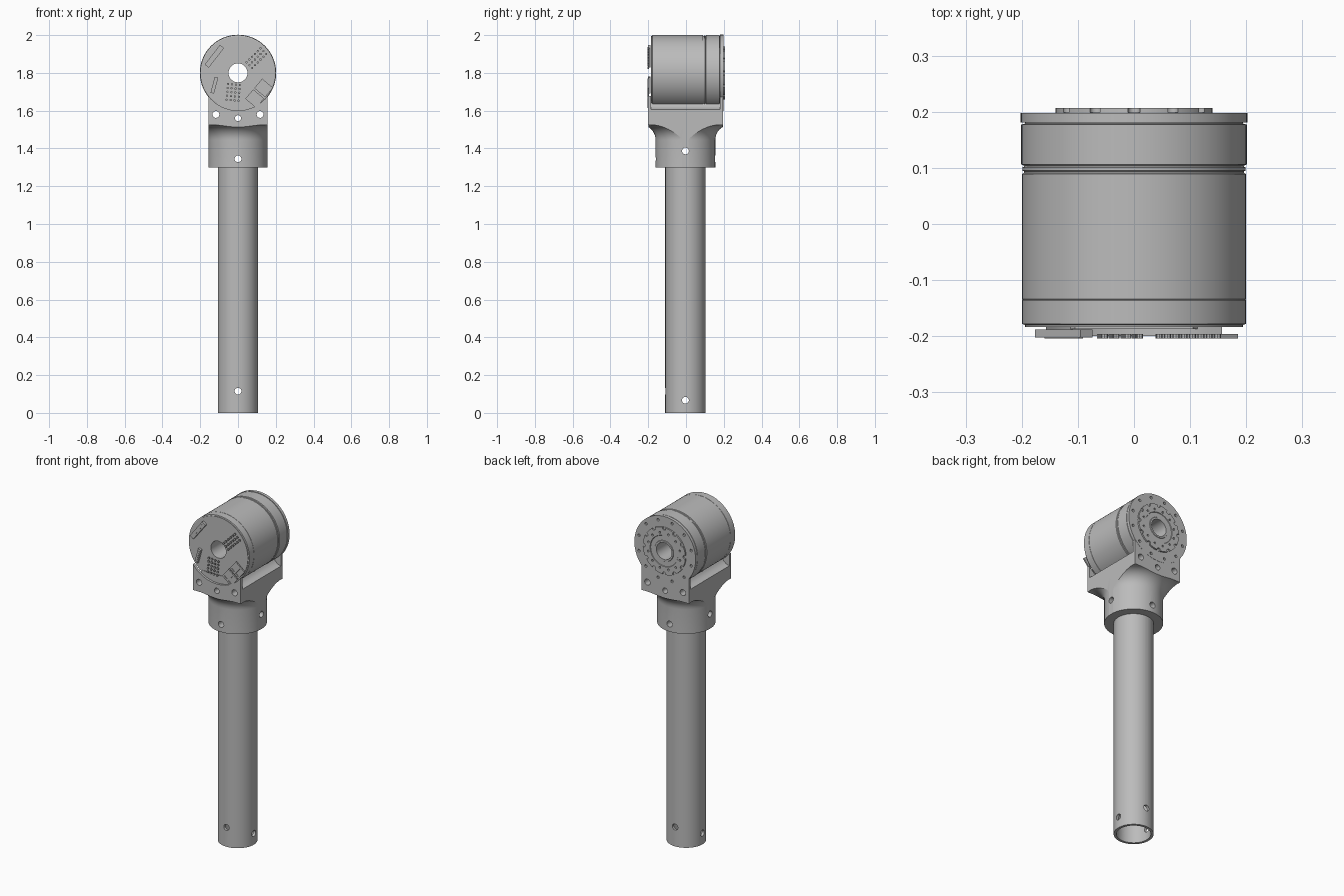
import bpy, bmesh, math
from mathutils import Matrix, Vector

if "Cube" in bpy.data.objects:
    bpy.data.objects.remove(bpy.data.objects["Cube"])

metal = bpy.data.materials.new("machined grey")
metal.use_nodes = True
GREY = (0.5, 0.5, 0.5, 1)
metal.diffuse_color = GREY
metal.node_tree.nodes["Principled BSDF"].inputs["Base Color"].default_value = GREY

AXIS_Z = 1.8      # height of the motor axis
POST_Y = -0.003   # centre of the post in depth
HALF = 0.157      # half width of the bracket
FRONT = -0.2      # front face of the motor


def finish(name, bm, angle=30):
    bmesh.ops.recalc_face_normals(bm, faces=bm.faces)
    mesh = bpy.data.meshes.new(name)
    bm.to_mesh(mesh)
    bm.free()
    mesh.materials.append(metal)
    ob = bpy.data.objects.new(name, mesh)
    bpy.context.collection.objects.link(ob)
    smooth(ob, angle)
    return ob


def smooth(ob, angle=30):
    bpy.ops.object.select_all(action='DESELECT')
    ob.select_set(True)
    bpy.context.view_layer.objects.active = ob
    bpy.ops.object.shade_smooth_by_angle(angle=math.radians(angle))


def lathe(name, profile, along_y=False, steps=64):
    """Revolve a closed (radius, position) profile around the post or motor axis."""
    bm = bmesh.new()
    rings = []
    for i in range(steps):
        a = 2 * math.pi * i / steps
        c, s = math.cos(a), math.sin(a)
        rings.append([bm.verts.new((r * c, p, AXIS_Z + r * s) if along_y
                                   else (r * c, POST_Y + r * s, p)) for r, p in profile])
    n = len(profile)
    for i in range(steps):
        a, b = rings[i], rings[(i + 1) % steps]
        for j in range(n):
            k = (j + 1) % n
            bm.faces.new((a[j], a[k], b[k], b[j]))
    return finish(name, bm)


def extrude(name, outline, y0, y1):
    """Extrude an (x, z) outline from y0 to y1."""
    bm = bmesh.new()
    face = bm.faces.new([bm.verts.new((x, y0, z)) for x, z in outline])
    new = bmesh.ops.extrude_face_region(bm, geom=[face])["geom"]
    bmesh.ops.translate(bm, vec=(0, y1 - y0, 0),
                        verts=[v for v in new if isinstance(v, bmesh.types.BMVert)])
    return finish(name, bm)


def add_rod(bm, centre, radius, length, axis='Y', sides=24):
    turn = Matrix.Rotation(math.pi / 2, 4, 'X' if axis == 'Y' else 'Y')
    bmesh.ops.create_cone(bm, cap_ends=True, segments=sides, radius1=radius, radius2=radius,
                          depth=length, matrix=Matrix.Translation(centre) @ turn)


def add_box(bm, centre, size, tilt=0):
    bmesh.ops.create_cube(bm, size=1, matrix=Matrix.Translation(centre)
                          @ Matrix.Rotation(math.radians(-tilt), 4, 'Y')
                          @ Matrix.Diagonal((*size, 1)))


def boolean(ob, bm, operation='DIFFERENCE'):
    cutter = finish("cutter", bm)
    cutter.hide_render = True
    mod = ob.modifiers.new("cut", 'BOOLEAN')
    mod.operation, mod.solver, mod.object = operation, 'EXACT', cutter
    bpy.context.view_layer.objects.active = ob
    bpy.ops.object.modifier_apply(modifier=mod.name)
    bpy.data.objects.remove(cutter)
    smooth(ob)


def drill(ob, holes):
    """Drill through holes given as (axis, x, z, radius)."""
    for axis, x, z, r in holes:
        bm = bmesh.new()
        add_rod(bm, (x, POST_Y, z), r, 1, axis)
        boolean(ob, bm)


# Hollow post with two pairs of cross holes
pin_holes = [('Y', 0, 1.345, 0.018), ('X', 0, 1.387, 0.018)]
post = lathe("post_tube", [(0.092, 0), (0.107, 0), (0.107, 1.47), (0.092, 1.47)])
drill(post, [('Y', 0, 0.115, 0.018), ('X', 0, 0.067, 0.018)] + pin_holes)

# Collar flaring into the rectangular bracket base
R = 0.08
flare = [(HALF + 0.001 + R * (1 - math.cos(t)), 1.445 + R * math.sin(t))
         for t in [math.pi / 2 * i / 10 for i in range(11)]]
collar = lathe("collar", [(0.107, 1.3), (HALF + 0.001, 1.3)] + flare
               + [(0.3, 1.526), (0.3, 1.54), (0.107, 1.54)])
box = bmesh.new()
add_box(box, (0, -0.001, 1.45), (2 * HALF, 0.396, 0.6))
boolean(collar, box, 'INTERSECT')
drill(collar, pin_holes)

# Bracket saddle under the motor
bolt_holes = [('Y', s * 0.117, 1.58, 0.018) for s in (-1, 1)] + [('Y', 0, 1.56, 0.016)]
saddle = extrude("bracket_saddle", [(-HALF, 1.525), (HALF, 1.525), (HALF, 1.605),
                                    (0.135, 1.612), (0.118, 1.627), (0.105, 1.65), (-0.105, 1.65),
                                    (-0.118, 1.627), (-0.135, 1.612), (-HALF, 1.605)],
                 -0.187, 0.185)
drill(saddle, bolt_holes)

# Upright end plates that meet the motor flanges
reach = math.asin(HALF / 0.199)
arc = [(0.199 * math.sin(t), AXIS_Z - 0.199 * math.cos(t))
       for t in [reach - 2 * reach * i / 20 for i in range(21)]]
for name, y0, y1 in (("front_plate", -0.2, -0.184), ("rear_plate", 0.18, 0.197)):
    plate = extrude(name, [(-HALF, 1.524), (HALF, 1.524)] + arc, y0, y1)
    drill(plate, bolt_holes)

# Motor housing with grooves and a central bore
BORE = 0.05
lathe("motor_housing", [(BORE, -0.184), (0.194, -0.184), (0.194, -0.18), (0.2, -0.178),
                        (0.2, -0.136), (0.1985, -0.135), (0.2, -0.134), (0.2, 0.089),
                        (0.196, 0.091), (0.196, 0.094), (0.199, 0.095), (0.199, 0.101),
                        (0.196, 0.102), (0.196, 0.104), (0.201, 0.106), (0.201, 0.177),
                        (0.194, 0.179), (0.194, 0.183), (BORE, 0.183)], True, 96)

# Rear flange with a ring of bolt holes
flange = lathe("rear_flange", [(BORE, 0.181), (0.202, 0.181), (0.202, 0.198), (BORE, 0.198)], True, 96)
bm = bmesh.new()
for i in range(12):
    a = 2 * math.pi * (i + 0.5) / 12
    add_rod(bm, (0.178 * math.cos(a), 0.198, AXIS_Z + 0.178 * math.sin(a)), 0.008, 0.02, sides=16)
boolean(flange, bm)

# Output hub with notched rim and screw holes
hub = lathe("output_hub", [(BORE, 0.19), (0.14, 0.19), (0.14, 0.207), (0.092, 0.207),
                           (0.09, 0.204), (0.062, 0.204), (0.06, 0.207), (BORE, 0.207)], True, 96)
bm = bmesh.new()
for i in range(12):
    a = 2 * math.pi * i / 12
    for radius, size in ((0.136, 0.011), (0.108, 0.006)):
        angle = a if size > 0.01 else a + math.pi / 12
        add_rod(bm, (radius * math.cos(angle), 0.207, AXIS_Z + radius * math.sin(angle)),
                size, 0.016, sides=16)
boolean(hub, bm)

# Front cover with connector slots, rim notches and screw holes
cover = lathe("front_cover", [(BORE, -0.185), (0.202, -0.185), (0.202, FRONT), (BORE, FRONT)], True, 96)
slots = [((-0.125, 1.888), 0.165, 0.05, 52), ((-0.125, 1.735), 0.11, 0.034, 75)]
bm = bmesh.new()
for (x, z), length, width, tilt in slots:
    add_box(bm, (x, FRONT, z), (length, 0.022, width), tilt)
for x, z, r in ((0.053, 1.972, 0.015), (-0.192, 1.778, 0.011), (0.187, 1.823, 0.009),
                (-0.063, 1.628, 0.014), (0.026, 1.617, 0.008), (-0.026, 1.983, 0.008),
                (-0.058, 1.83, 0.006), (0.058, 1.835, 0.006), (0.05, 1.755, 0.006),
                (-0.05, 1.76, 0.006), (0.17, 1.74, 0.007), (-0.175, 1.86, 0.007)):
    add_rod(bm, (x, FRONT, z), r, 0.024, sides=16)
boolean(cover, bm)

# Connector bodies lying in the slots
bm = bmesh.new()
for (x, z), length, width, tilt in slots:
    add_box(bm, (x, FRONT + 0.005, z), (length * 0.8, 0.014, width * 0.55), tilt)
    add_box(bm, (x, FRONT, z), (length * 0.6, 0.008, width * 0.2), tilt)
finish("slot_connectors", bm)

# Pair of raised sockets on the lower right of the cover
along = Vector((math.cos(math.radians(50)), 0, math.sin(math.radians(50))))
across = Vector((along.z, 0, -along.x))
centre = Vector((0.112, FRONT, 1.692))
sockets = bmesh.new()
hollows = bmesh.new()
for s in (-1, 1):
    spot = centre + along * s * 0.037
    add_box(sockets, spot, (0.065, 0.008, 0.075), 50)
    for t in (-1, 1):
        add_box(hollows, spot + across * t * 0.017 - Vector((0, 0.003, 0)),
                (0.045, 0.008, 0.022), 50)
boolean(finish("sockets", sockets), hollows)

# Two grids of contact pins
bm = bmesh.new()
for x, z, tilt, cols, rows in ((0.097, 1.878, 45, 6, 3), (-0.025, 1.697, 85, 5, 4)):
    u = Vector((math.cos(math.radians(tilt)), 0, math.sin(math.radians(tilt))))
    v = Vector((-u.z, 0, u.x))
    for i in range(cols):
        for j in range(rows):
            p = Vector((x, FRONT, z)) + u * 0.021 * (i - (cols - 1) / 2) + v * 0.021 * (j - (rows - 1) / 2)
            add_rod(bm, p, 0.006, 0.008, sides=8)
finish("contact_pins", bm)
